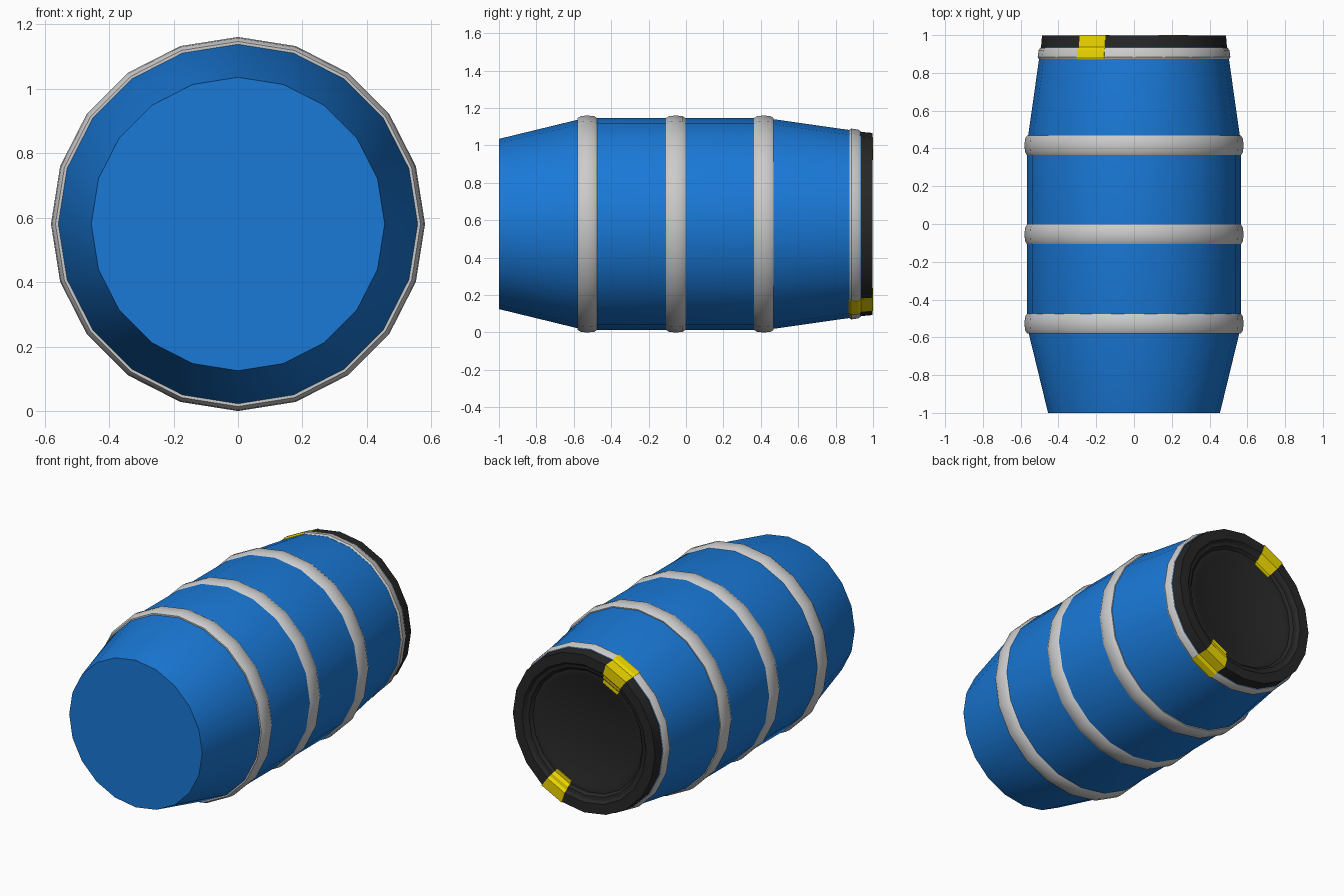
import bpy, bmesh, math
from mathutils import Matrix

if "Cube" in bpy.data.objects:
    bpy.data.objects.remove(bpy.data.objects["Cube"])

SIDES, CZ = 20, 0.58
STEP = 2 * math.pi / SIDES


def material(name, rgb):
    m = bpy.data.materials.new(name)
    m.diffuse_color = (*rgb, 1)
    m.use_nodes = True
    m.node_tree.nodes["Principled BSDF"].inputs["Base Color"].default_value = m.diffuse_color
    return m


BLUE = material("blue", (0.01, 0.19, 0.68))
BLACK = material("black", (0.02, 0.02, 0.02))
YELLOW = material("yellow", (0.85, 0.68, 0.0))


def lathe(name, profile, mat=None, start=0, steps=SIDES, closed=False, caps=()):
    """Turn (radius, y) points around the barrel axis, from angle `start`."""
    bm = bmesh.new()
    full = steps == SIDES
    rings = []
    for i in range(steps if full else steps + 1):
        a = start + i * STEP
        rings.append([bm.verts.new((r * math.sin(a), y, CZ + r * math.cos(a))) for r, y in profile])
    n = len(profile)
    for i in range(steps):
        a, b = rings[i], rings[(i + 1) % len(rings)]
        for j in range(n if closed else n - 1):
            k = (j + 1) % n
            bm.faces.new((a[j], a[k], b[k], b[j]))
    for j in caps:
        bm.faces.new([ring[j] for ring in rings])
    if not full and closed:
        bm.faces.new(rings[0])
        bm.faces.new(rings[-1])
    bmesh.ops.recalc_face_normals(bm, faces=bm.faces)
    me = bpy.data.meshes.new(name)
    bm.to_mesh(me)
    bm.free()
    ob = bpy.data.objects.new(name, me)
    bpy.context.collection.objects.link(ob)
    if mat:
        me.materials.append(mat)
    bpy.ops.object.select_all(action="DESELECT")
    ob.select_set(True)
    bpy.context.view_layer.objects.active = ob
    bpy.ops.object.shade_smooth_by_angle(angle=math.radians(30))
    return ob


# Barrel body with a flat front end
lathe("barrel_body", [(0.455, -1), (0.567, -0.54), (0.567, 0.42), (0.494, 0.935)], BLUE, caps=(0, 3))

# Three wide hoops and a narrower one under the lid
for i, y in enumerate((-0.527, -0.055, 0.416)):
    lathe(f"hoop_{i + 1}", [(0.545, y - 0.053), (0.566, y - 0.053), (0.577, y - 0.035), (0.58, y),
                            (0.577, y + 0.035), (0.566, y + 0.053), (0.545, y + 0.053)], closed=True)
lathe("rim_hoop", [(0.48, 0.873), (0.504, 0.873), (0.51, 0.885), (0.505, 0.92),
                   (0.497, 0.932), (0.48, 0.932)], closed=True)

# Lid with a raised rim and a stepped, recessed centre
lathe("lid", [(0.493, 0.928), (0.487, 0.997), (0.425, 0.997), (0.41, 0.982), (0.39, 0.978),
              (0.375, 0.962), (0.345, 0.962), (0.33, 0.955)], BLACK, caps=(0, 7))

# Two opposite clips, each one side wide, folded over hoop and rim
CLIP = [(0.48, 0.87), (0.506, 0.87), (0.513, 0.885), (0.508, 0.922), (0.496, 0.936), (0.49, 1.0),
        (0.423, 1.0), (0.408, 0.986), (0.388, 0.982), (0.373, 0.967), (0.35, 0.967),
        (0.35, 0.945), (0.48, 0.945)]
for i, a in enumerate((-2 * STEP, 8 * STEP)):
    lathe(f"clip_{i + 1}", CLIP, YELLOW, start=a, steps=1, closed=True)
